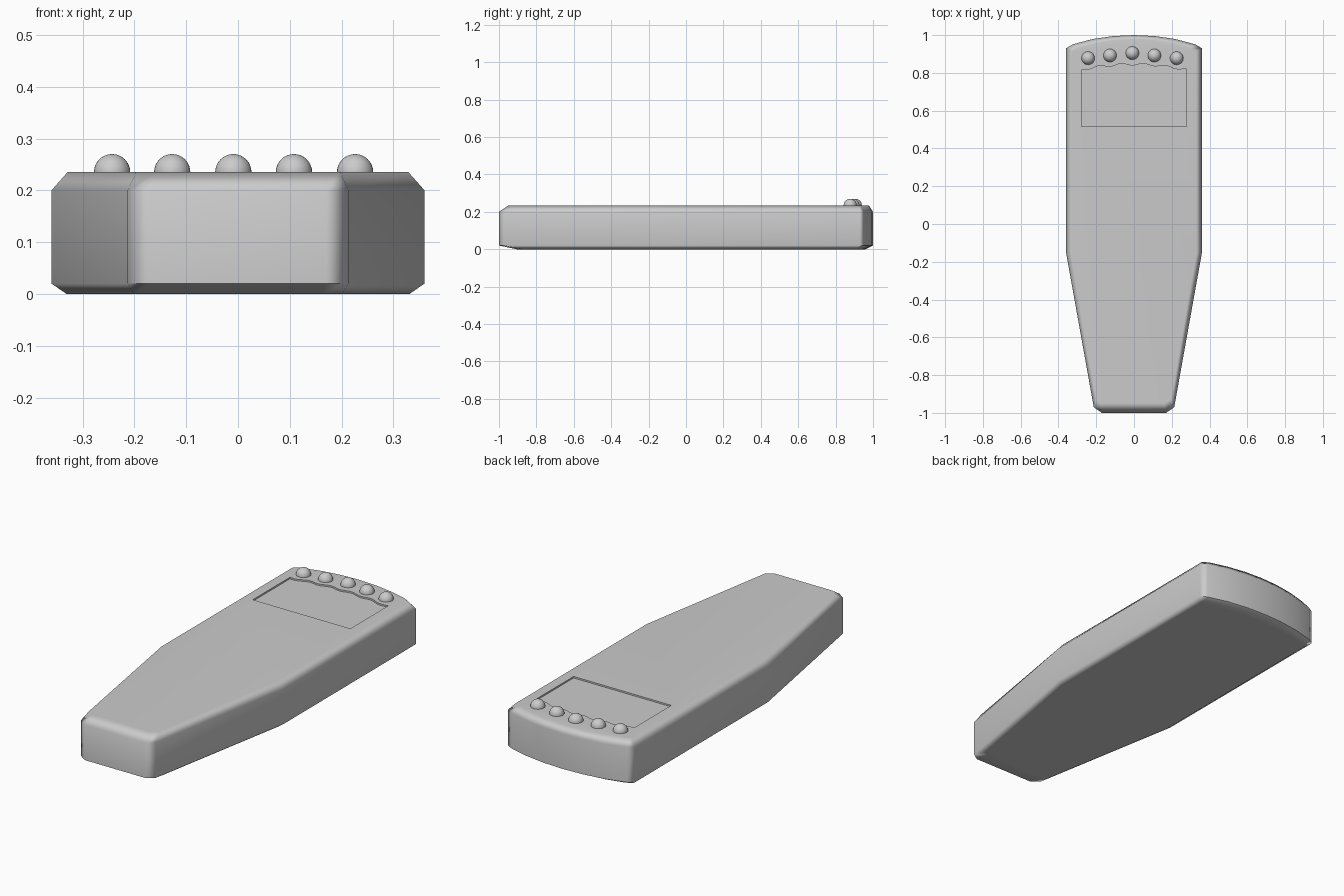
import bpy, bmesh, math

if "Cube" in bpy.data.objects:
    bpy.data.objects.remove(bpy.data.objects["Cube"])

TOP = 0.235
# half outlines (x, y), front centre to back centre
RIM = [(0.17, -1.0), (0.213, -0.97), (0.36, -0.15), (0.36, 0.93),
       (0.325, 0.951), (0.22, 0.979), (0.11, 0.995), (0.0, 1.0)]
UPPER = [(0.16, -0.948), (0.197, -0.925), (0.329, -0.15), (0.328, 0.912),
         (0.295, 0.931), (0.2, 0.957), (0.1, 0.973), (0.0, 0.978)]
LOWER = [(0.16, -0.905), (0.2, -0.88), (0.331, -0.15), (0.331, 0.905),
         (0.3, 0.922), (0.2, 0.945), (0.1, 0.955), (0.0, 0.96)]


def mirrored(half):
    return half + [(-x, y) for x, y in reversed(half[:-1])]


def loft(name, rings):
    """Closed solid through a stack of (outline, z) rings."""
    bm = bmesh.new()
    loops = [[bm.verts.new((x, y, z)) for x, y in pts] for pts, z in rings]
    n = len(loops[0])
    for a, b in zip(loops, loops[1:]):
        for i in range(n):
            j = (i + 1) % n
            bm.faces.new((a[i], a[j], b[j], b[i]))
    bm.faces.new(list(reversed(loops[0])))
    bm.faces.new(loops[-1])
    bmesh.ops.recalc_face_normals(bm, faces=bm.faces[:])
    me = bpy.data.meshes.new(name)
    bm.to_mesh(me)
    bm.free()
    ob = bpy.data.objects.new(name, me)
    bpy.context.collection.objects.link(ob)
    return ob


def select(ob):
    bpy.ops.object.select_all(action='DESELECT')
    ob.select_set(True)
    bpy.context.view_layer.objects.active = ob


# tapered handset body with chamfered rims
body = loft("body", [(mirrored(LOWER), 0), (mirrored(RIM), 0.02),
                     (mirrored(RIM), 0.2), (mirrored(UPPER), TOP)])

# lamp positions along a shallow arc
lamps = [(-0.243, 0.878), (-0.127, 0.892), (-0.009, 0.905),
         (0.108, 0.892), (0.226, 0.878)]

# shallow window recess whose back edge scallops around the lamps
W = 0.277
edge = []
for i in range(41):
    x = W - 2 * W * i / 40
    y = 0.815 + 0.03 * (1 - (x / W) ** 2)
    y -= 0.006 * math.cos(2 * math.pi * (x + 0.009) / 0.117)
    edge.append((x, y))
window = [(-W, 0.515), (W, 0.515)] + edge
cutter = loft("window_cutter", [(window, TOP - 0.008), (window, TOP + 0.05)])
cutter.hide_render = True

select(body)
cut = body.modifiers.new("window_recess", 'BOOLEAN')
cut.operation = 'DIFFERENCE'
cut.solver = 'EXACT'
cut.object = cutter
bpy.ops.object.modifier_apply(modifier=cut.name)
bpy.data.objects.remove(cutter, do_unlink=True)

select(body)
bpy.ops.object.shade_smooth_by_angle(angle=math.radians(60))
wn = body.modifiers.new("weighted_normals", 'WEIGHTED_NORMAL')
wn.keep_sharp = True

# row of round lamps, half sunk in the top
for i, (x, y) in enumerate(lamps):
    bpy.ops.mesh.primitive_uv_sphere_add(segments=32, ring_count=16,
                                         radius=0.035, location=(x, y, TOP))
    lamp = bpy.context.object
    lamp.name = f"lamp_{i + 1}"
    bpy.ops.object.shade_smooth()
